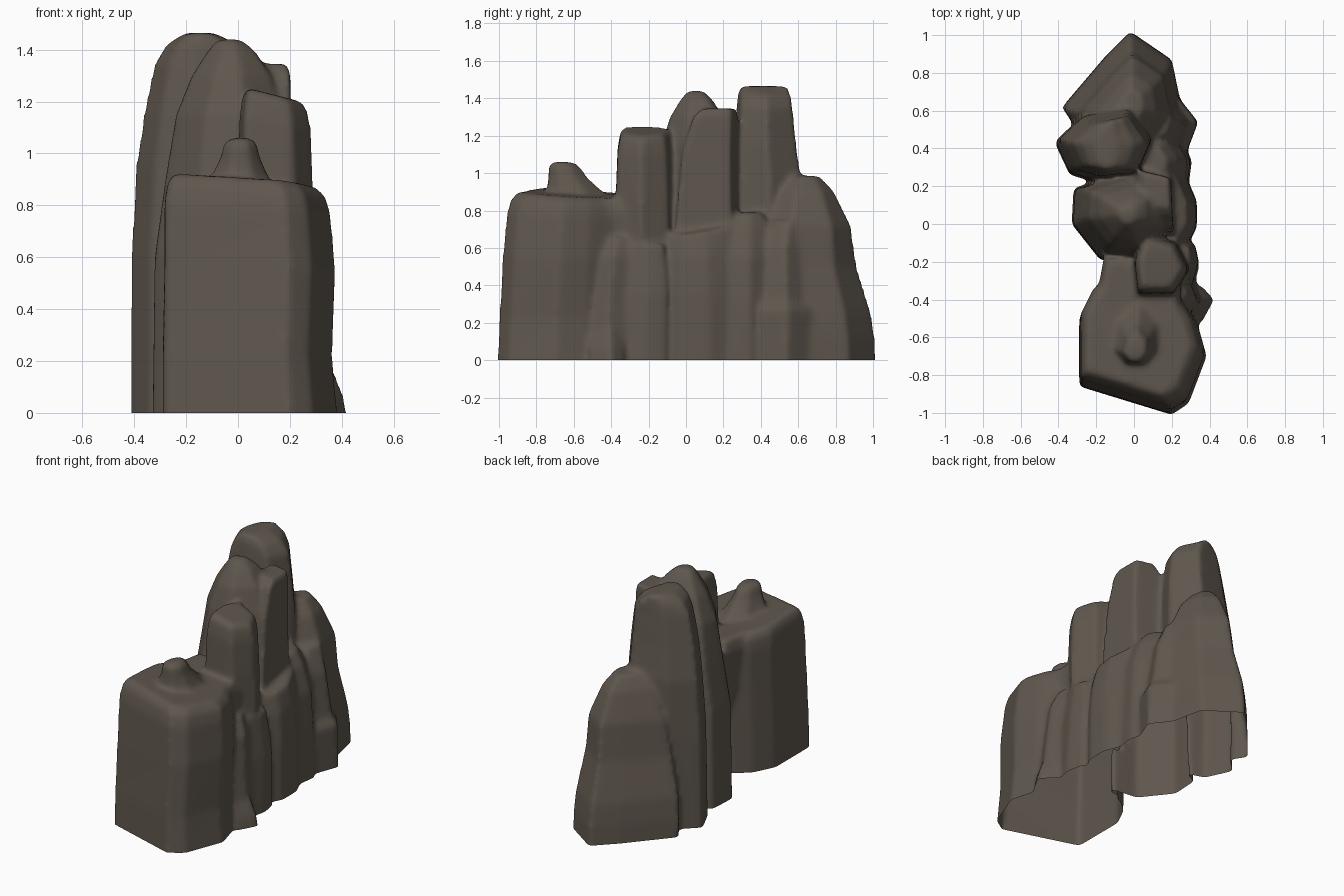
import bpy, bmesh

bm = bmesh.new()


def column(poly, levels, tilt=(0, 0)):
    """Loft a polygon: levels are (z, scale or (sx, sy), dx, dy); tilt slopes the upper levels."""
    cx = sum(p[0] for p in poly) / len(poly)
    cy = sum(p[1] for p in poly) / len(poly)
    ztop = levels[-1][0]
    rings = []
    for z, s, dx, dy in [(-0.15, *levels[0][1:])] + levels:
        sx, sy = s if isinstance(s, tuple) else (s, s)
        w = max(0, z / ztop) ** 4
        ring = []
        for x, y in poly:
            ox, oy = (x - cx) * sx, (y - cy) * sy
            ring.append(bm.verts.new((cx + ox + dx, cy + oy + dy,
                                      z + w * (tilt[0] * ox + tilt[1] * oy))))
        rings.append(ring)
    n = len(poly)
    for a, b in zip(rings, rings[1:]):
        for i in range(n):
            j = (i + 1) % n
            bm.faces.new((a[i], a[j], b[j], b[i]))
    bm.faces.new(rings[0][::-1])
    bm.faces.new(rings[-1])


# Broad front block
column([(-.29, -.86), (.2, -1.01), (.29, -.95), (.385, -.7), (.34, -.54),
        (.22, -.34), (-.12, -.28), (-.22, -.36), (-.29, -.5)],
       [(0, 1, 0, 0), (.22, (.97, .99), -.01, .005), (.55, .98, .0, .02), (.78, .95, -.01, .03),
        (.85, .91, -.015, .035), (.89, .81, -.025, .035)], (-.08, -.06))
# Saddle joining the block top to the spires
column([(-.22, -.5), (.25, -.5), (.25, -.2), (-.16, -.17)],
       [(.25, .6, 0, 0), (.55, .9, 0, 0), (.8, 1, 0, 0), (.88, .9, 0, 0)], (-.08, 0))
# Knob on the front block, with its skirt
column([(-.12, -.66), (-.05, -.75), (.06, -.75), (.13, -.66), (.12, -.53), (.02, -.42), (-.08, -.5)],
       [(.8, 1.1, 0, 0), (.89, 1, 0, 0), (.93, .82, 0, -.015), (.98, .64, 0, -.035),
        (1.035, .53, 0, -.05), (1.06, .36, 0, -.055)])
# Slim pillar behind the block
column([(.05, -.05), (.22, -.1), (.29, -.24), (.21, -.37), (.02, -.37), (.0, -.2)],
       [(0, (1.1, .9), 0, .03), (.9, 1.03, 0, 0), (1.12, .97, 0, 0), (1.2, .88, 0, 0),
        (1.228, .75, 0, 0)], (-.25, 0))
# Central spire
column([(.0, .29), (.18, .22), (.2, -.05), (.0, -.21), (-.18, -.19), (-.33, 0), (-.32, .19)],
       [(0, 1, 0, 0), (.6, .97, 0, 0), (.9, .89, .02, .02), (1.15, .77, .03, .02),
        (1.3, .58, .04, .02), (1.39, .36, .04, .02), (1.44, .18, .03, .015)])
# Sharp shoulder on the right of the spire
column([(-.02, .28), (.19, .23), (.2, -.04), (-.05, .0)],
       [(0, 1.2, 0, 0), (.7, 1.12, 0, 0), (1.1, .98, .01, .01), (1.3, .78, .03, .04),
        (1.345, .6, .04, .06)])
# Tallest pillar, closing to a ridge that runs front to back
column([(-.42, .43), (-.28, .56), (-.03, .61), (.1, .43), (.02, .25), (-.2, .22), (-.34, .26)],
       [(0, 1, 0, 0), (.6, .99, 0, .01), (.95, .95, .01, .02), (1.15, .87, .02, .01),
        (1.35, (.74, .78), .03, .01), (1.42, (.55, .74), .025, .01), (1.465, (.22, .66), .015, .01)])
# Stepped rear buttress
column([(-.02, 1.02), (-.15, .89), (-.38, .62), (-.3, .5), (.1, .35), (.26, .58), (.2, .87)],
       [(0, 1, 0, 0), (.12, 1, 0, -.005), (.25, .97, 0, -.015), (.5, .82, .01, -.045),
        (.72, .72, .02, -.04), (.9, .48, .02, -.05), (.985, .24, .02, -.05)])
# Lower flank ribs along the right side
column([(.05, .2), (.27, .2), (.29, .34), (.2, .48), (.05, .5)],
       [(0, 1.15, 0, 0), (.3, 1.08, 0, 0), (.55, .94, 0, 0), (.7, .78, -.03, 0), (.79, .45, -.05, 0)])
column([(.1, -.13), (.27, -.12), (.33, -.02), (.33, .12), (.26, .28), (.1, .25)],
       [(0, 1.03, 0, 0), (.35, 1, 0, 0), (.56, .93, -.01, 0), (.7, .82, -.03, 0)], (-.25, .15))
column([(.15, .32), (.28, .38), (.34, .54), (.22, .69), (.12, .65)],
       [(0, 1, 0, 0), (.27, .98, 0, 0), (.32, .82, -.02, 0), (.6, .7, -.05, 0), (.75, .5, -.08, .03)])
column([(.12, -.48), (.3, -.52), (.36, -.4), (.31, -.29), (.14, -.26)],
       [(0, 1.08, .01, -.02), (.3, 1, -.01, -.01), (.55, .92, -.02, .01), (.66, .65, -.04, .03)])
column([(.2, -.33), (.31, -.31), (.34, -.2), (.32, -.1), (.2, -.07)],
       [(0, 1.1, 0, -.02), (.35, 1, 0, 0), (.62, .8, -.02, 0)])
# Foot spur
column([(.2, -.54), (.36, -.52), (.425, -.4), (.36, -.33), (.22, -.33)],
       [(0, 1, 0, 0), (.07, .96, -.01, 0), (.22, .75, -.05, 0), (.4, .6, -.07, 0)])

bmesh.ops.recalc_face_normals(bm, faces=bm.faces)
mesh = bpy.data.meshes.new("rock_formation")
bm.to_mesh(mesh)
bm.free()
rock = bpy.data.objects.new("rock_formation", mesh)
bpy.context.collection.objects.link(rock)

# Fuse all columns into one weathered skin
rm = rock.modifiers.new("fuse", 'REMESH')
rm.mode = 'VOXEL'
rm.voxel_size = .014
sm = rock.modifiers.new("weather", 'SMOOTH')
sm.factor = .5
sm.iterations = 14
dg = bpy.context.evaluated_depsgraph_get()
fused = bpy.data.meshes.new_from_object(rock.evaluated_get(dg))
rock.modifiers.clear()

# Slice flat at the ground, leaving the underside open
bm = bmesh.new()
bm.from_mesh(fused)
bmesh.ops.bisect_plane(bm, geom=bm.verts[:] + bm.edges[:] + bm.faces[:],
                       plane_co=(0, 0, 0), plane_no=(0, 0, 1), clear_inner=True)
for f in bm.faces:
    f.smooth = True
bm.to_mesh(fused)
bm.free()
rock.data = fused

mat = bpy.data.materials.new("dark_stone")
mat.diffuse_color = (.115, .095, .075, 1)
rock.data.materials.clear()
rock.data.materials.append(mat)
